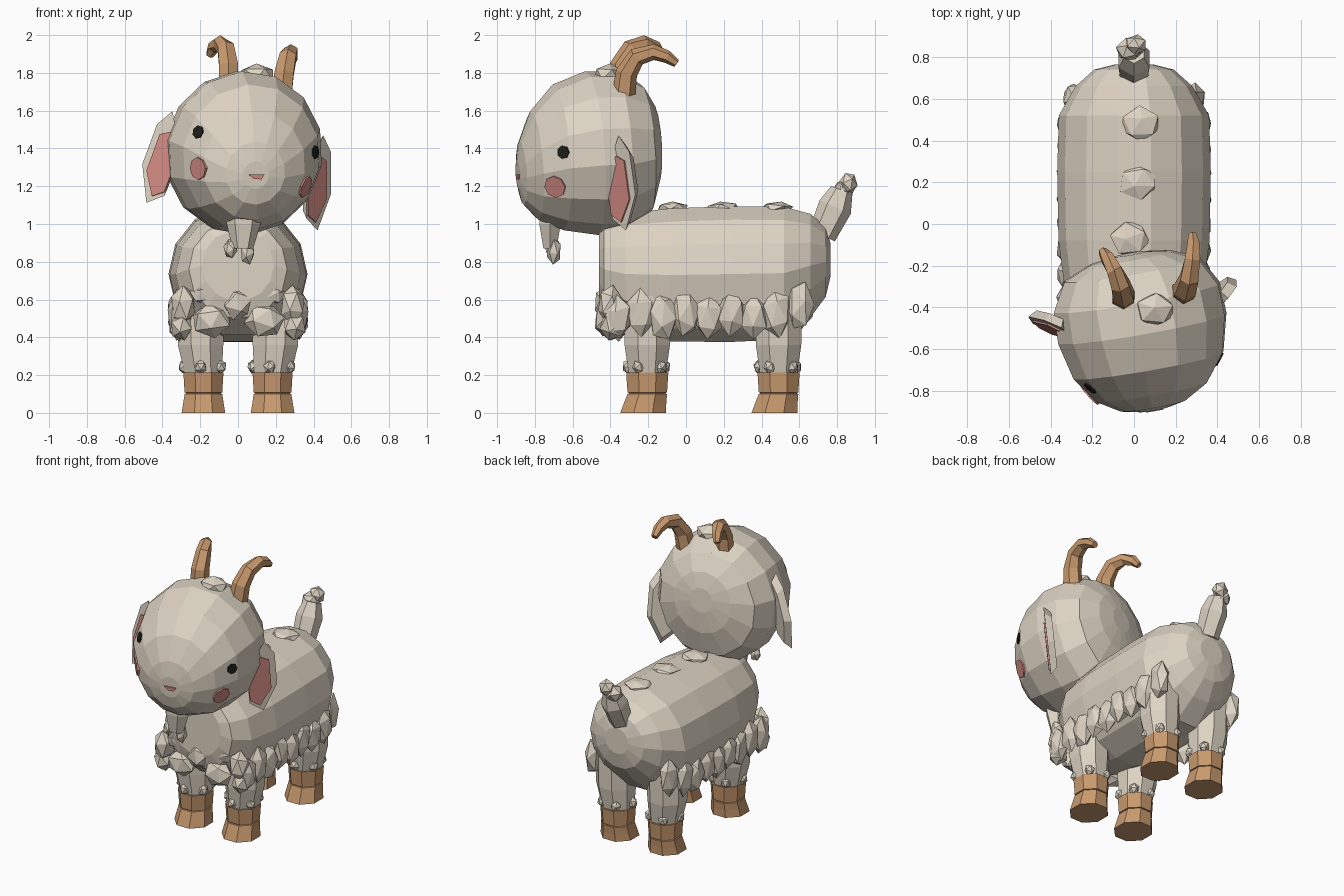
import bpy, bmesh, random
from math import sin, cos, pi, radians
from mathutils import Vector, Matrix
from mathutils.bvhtree import BVHTree

random.seed(4)
cube = bpy.data.objects.get("Cube")
if cube:
    bpy.data.objects.remove(cube, do_unlink=True)


def material(name, rgb):
    m = bpy.data.materials.new(name)
    m.use_nodes = True
    m.diffuse_color = (*rgb, 1)
    bsdf = m.node_tree.nodes["Principled BSDF"]
    bsdf.inputs["Base Color"].default_value = (*rgb, 1)
    bsdf.inputs["Roughness"].default_value = 0.9
    return m


WOOL = material("cream wool", (0.73, 0.66, 0.55))
HORN = material("tan horn", (0.58, 0.32, 0.155))
PINK = material("soft pink", (0.66, 0.26, 0.225))
DARK = material("eye black", (0.012, 0.012, 0.01))


def finish(name, bm, mat):
    bmesh.ops.recalc_face_normals(bm, faces=bm.faces)
    mesh = bpy.data.meshes.new(name)
    bm.to_mesh(mesh)
    bm.free()
    mesh.materials.append(mat)
    obj = bpy.data.objects.new(name, mesh)
    bpy.context.collection.objects.link(obj)
    return obj


def bridge(bm, rings):
    """Skin a list of vertex loops and cap both ends."""
    n = len(rings[0])
    for a, b in zip(rings, rings[1:]):
        for i in range(n):
            j = (i + 1) % n
            bm.faces.new((a[i], a[j], b[j], b[i]))
    bm.faces.new(rings[0])
    bm.faces.new(rings[-1])


def loft(name, path, radii, sides, mat, ref, axis=None, matrix=Matrix()):
    """Tube along a path; rings follow the path or keep a fixed axis."""
    bm = bmesh.new()
    path = [Vector(p) for p in path]
    rings = []
    for i, p in enumerate(path):
        t = Vector(axis) if axis else path[min(i + 1, len(path) - 1)] - path[max(i - 1, 0)]
        t.normalize()
        u = Vector(ref).cross(t).normalized()
        v = t.cross(u)
        ru, rv = radii[i] if isinstance(radii[i], tuple) else (radii[i], radii[i])
        angles = [pi / 2 + (k + 0.5) * 2 * pi / sides for k in range(sides)]
        rings.append([bm.verts.new(matrix @ (p + u * ru * cos(a) + v * rv * sin(a)))
                      for a in angles])
    bridge(bm, rings)
    return finish(name, bm, mat)


def prism(name, outline, matrix, back, front, mat, taper=1.0):
    """Flat plate from an outline; the back face can be tapered."""
    bm = bmesh.new()
    rings = [[bm.verts.new(matrix @ Vector((x * s, y * s, d))) for x, y in outline]
             for s, d in ((taper, back), (1, front))]
    bridge(bm, rings)
    return finish(name, bm, mat)


def tufts(name, blobs):
    """Faceted lumps of wool, each given as centre and size."""
    bm = bmesh.new()
    for loc, size in blobs:
        turn = Matrix.Rotation(random.uniform(0, pi), 4, 'Z')
        tilt = Matrix.Rotation(random.uniform(-0.5, 0.5), 4, 'X')
        placed = Matrix.Translation(loc) @ Matrix.Diagonal((*size, 1)) @ turn @ tilt
        bmesh.ops.create_icosphere(bm, subdivisions=1, radius=1, matrix=placed)
    return finish(name, bm, WOOL)


X, Y, Z = (1, 0, 0), (0, 1, 0), (0, 0, 1)

# Body and neck
body = [(-0.46, 0.19, 0.78), (-0.435, 0.26, 0.76), (-0.32, 0.33, 0.735), (-0.08, 0.362, 0.73),
        (0.25, 0.368, 0.735), (0.52, 0.36, 0.74), (0.66, 0.28, 0.78), (0.74, 0.19, 0.8),
        (0.765, 0.09, 0.81)]
loft("body", [(0, y, z) for y, r, z in body], [r for y, r, z in body], 14, WOOL, Z, Y)
loft("neck", [(0, -0.3, 0.85), (0.02, -0.33, 1.05)], [0.12, 0.16], 8, WOOL, Y)

# Head, turned and tilted towards its left, with a lowered muzzle
centre = Matrix.Translation((0.04, -0.5, 1.375))
yaw, roll = Matrix.Rotation(radians(10), 4, 'Z'), Matrix.Rotation(radians(9), 4, 'Y')
pitch = Matrix.Rotation(radians(4), 4, 'X')
profile = [(-0.4, 0.07, -0.09), (-0.38, 0.16, -0.08), (-0.31, 0.275, -0.045),
           (-0.18, 0.37, -0.01), (0, 0.415, 0), (0.15, 0.41, -0.005),
           (0.285, 0.335, 0), (0.345, 0.2, 0.03), (0.365, 0.08, 0.05)]
head = loft("head", [(0, s, dz) for s, r, dz in profile],
            [(r, r * 1.05) for s, r, dz in profile], 14, WOOL, Z, Y,
            centre @ yaw @ pitch @ roll)

# Face plates laid on the head surface
surface = BVHTree.FromPolygons([v.co for v in head.data.vertices],
                               [p.vertices for p in head.data.polygons])


def face_plate(name, target, outline, height, mat):
    loc, normal, _, _ = surface.find_nearest(Vector(target))
    if normal.dot(loc - centre.translation) < 0:
        normal = -normal
    m = Matrix.Translation(loc) @ normal.to_track_quat('Z', 'Y').to_matrix().to_4x4()
    prism(name, outline, m, -0.012, height, mat)


def disc(r, n):
    return [(r * cos(2 * pi * k / n), r * sin(2 * pi * k / n)) for k in range(n)]


face_plate("right_eye", (-0.205, -0.78, 1.485), disc(0.036, 7), 0.007, DARK)
face_plate("left_eye", (0.41, -0.65, 1.38), disc(0.036, 7), 0.007, DARK)
face_plate("right_cheek", (-0.2, -0.81, 1.295), disc(0.06, 8), 0.0095, PINK)
face_plate("left_cheek", (0.35, -0.69, 1.2), disc(0.06, 8), 0.0095, PINK)
face_plate("mouth", (0.1, -0.9, 1.25),
           [(-0.042, 0.012), (0.042, 0.012), (0.025, -0.014), (-0.015, -0.012)], 0.008, PINK)

# Drooping ears with pink linings
ear = [(-0.03, 0.25), (0.05, 0.17), (0.10, -0.05), (0.04, -0.25),
       (-0.06, -0.2), (-0.10, -0.02), (-0.07, 0.15)]
lining = [(-0.04, 0.14), (0.02, 0.12), (0.065, -0.08), (0.01, -0.21),
          (-0.06, -0.18), (-0.095, -0.03)]
a = radians(38)
for side, s in (("left", 1), ("right", -1)):
    frame = Matrix(((s * cos(a), 0, s * sin(a), s * 0.425),
                    (sin(a), 0, -cos(a), 0.1),
                    (0, 1, 0, -0.09),
                    (0, 0, 0, 1)))
    frame = centre @ yaw @ roll @ frame
    prism(side + "_ear", ear, frame, -0.03, 0.015, WOOL, 0.8)
    prism(side + "_ear_lining", lining, frame, 0.01, 0.024, PINK)

# Curved horns
horn_radii = [0.062, 0.058, 0.05, 0.042, 0.034, 0.022]
loft("left_horn", [(0.23, -0.33, 1.68), (0.245, -0.315, 1.8), (0.265, -0.26, 1.885),
                   (0.28, -0.17, 1.91), (0.285, -0.1, 1.885), (0.28, -0.05, 1.85)],
     horn_radii, 6, HORN, X)
loft("right_horn", [(-0.05, -0.36, 1.68), (-0.05, -0.345, 1.84), (-0.065, -0.29, 1.93),
                    (-0.095, -0.22, 1.957), (-0.13, -0.16, 1.935), (-0.15, -0.13, 1.895)],
     horn_radii, 6, HORN, X)

# Beard
loft("beard", [(0.03, -0.72, 1.08), (0.03, -0.72, 1.0), (0.025, -0.72, 0.87)],
     [(0.09, 0.065), (0.09, 0.065), (0.055, 0.04)], 6, WOOL, Y, Z)
tufts("beard_tufts", [((-0.04, -0.71, 0.87), (0.038, 0.038, 0.055)),
                      ((0.05, -0.7, 0.86), (0.042, 0.04, 0.08))])

# Tufts on the crown, along the back and on the tail
tufts("crown_tuft", [((0.1, -0.41, 1.79), (0.1, 0.085, 0.06))])
tufts("back_tufts", [((x, y, 1.085), (0.1, 0.09, 0.035))
                     for x, y in ((0.03, 0.48), (0.02, 0.2), (-0.02, -0.07))])
loft("tail", [(0, 0.72, 0.94), (0, 0.79, 1.09), (0, 0.825, 1.18)],
     [(0.075, 0.075), (0.09, 0.085), (0.06, 0.055)], 6, WOOL, X)
tufts("tail_tufts", [((-0.02, 0.835, 1.18), (0.07, 0.06, 0.06)),
                     ((0.01, 0.86, 1.215), (0.055, 0.05, 0.06))])

# Wool fringe along both flanks and across the chest
fringe = []
for s in (-1, 1):
    for i in range(9):
        last = i == 8
        fringe.append(((s * (0.29 if last else 0.32), -0.36 + i * 0.12,
                        0.57 if last else 0.51 + 0.02 * (i % 2)),
                       (0.055, 0.08, random.uniform(0.12, 0.14))))
    fringe += [((s * 0.14, -0.42, 0.49), (0.11, 0.07, 0.095)),
               ((s * 0.29, -0.4, 0.57), (0.07, 0.07, 0.11)),
               ((s * 0.3, -0.39, 0.46), (0.065, 0.07, 0.08)),
               ((s * 0.18, -0.41, 0.63), (0.08, 0.045, 0.06))]
fringe.append(((0, -0.42, 0.58), (0.09, 0.07, 0.095)))
tufts("wool_fringe", fringe)

# Legs, ankle tufts and grooved hooves
hoof = [(0, 0.125, -0.022), (0.05, 0.116, -0.012), (0.1, 0.108, 0), (0.102, 0.1, 0),
        (0.106, 0.1, 0), (0.108, 0.108, 0), (0.215, 0.115, 0)]
for side, s in (("left", 1), ("right", -1)):
    for end, y in (("front", -0.205), ("back", 0.49)):
        name = end + "_" + side
        x = s * 0.183
        loft(name + "_leg", [(x, y, 0.2), (x + s * 0.015, y, 0.36), (x + s * 0.015, y, 0.62)],
             [0.105, 0.13, 0.135], 8, WOOL, Y, Z)
        loft(name + "_hoof", [(x, y + dy, z) for z, r, dy in hoof],
             [(r, r * 1.05) for z, r, dy in hoof], 8, HORN, Y, Z)
        ankles = [radians(45 + 72 * k) for k in range(5)]
        tufts(name + "_ankle_tufts", [((x + 0.1 * cos(t), y + 0.1 * sin(t), 0.245),
                                       (0.035, 0.035, 0.04)) for t in ankles])
